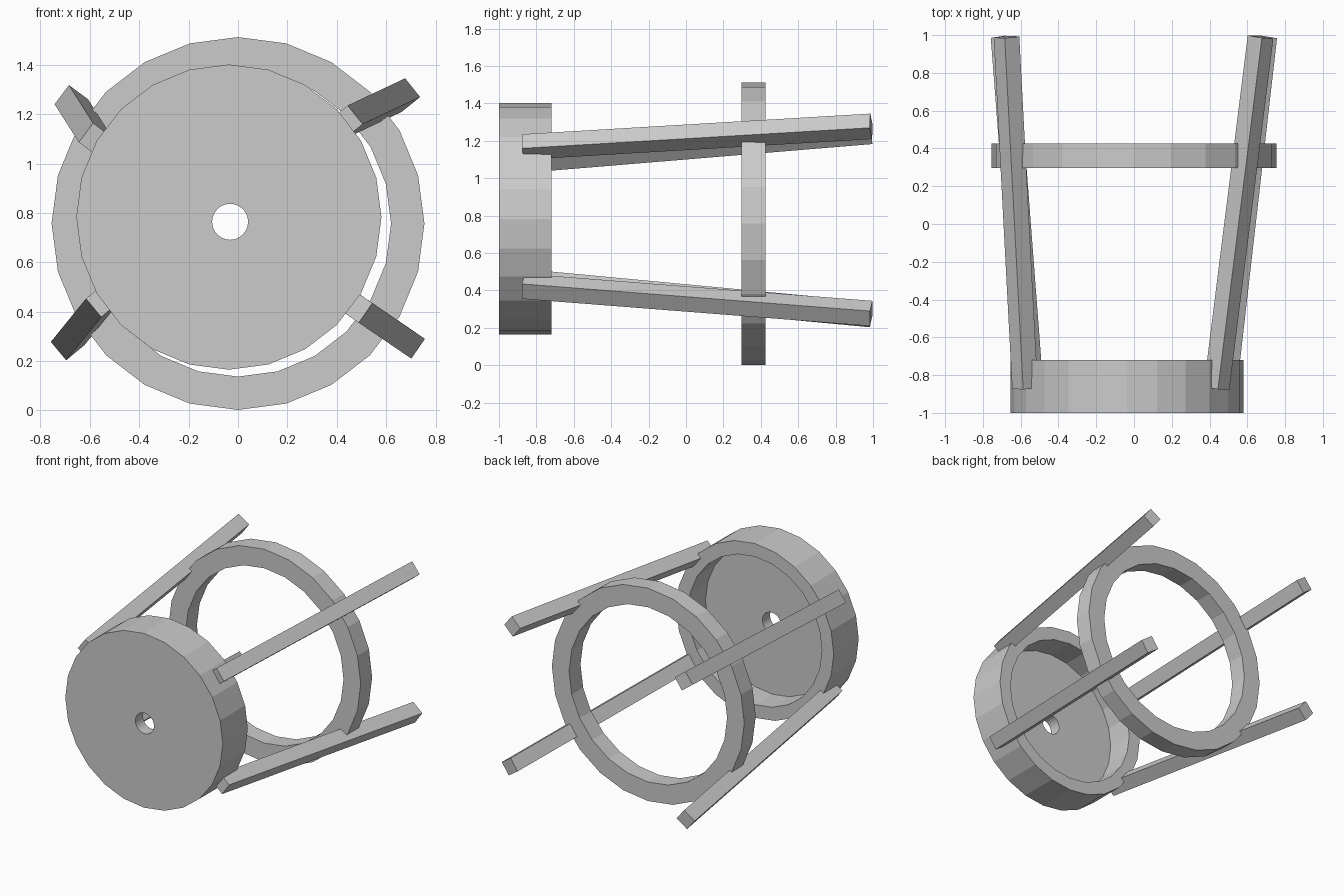
import bpy, math
from mathutils import Vector

if "Cube" in bpy.data.objects:
    bpy.data.objects.remove(bpy.data.objects["Cube"])

SIDES = 24


def mesh_object(name, verts, faces):
    mesh = bpy.data.meshes.new(name)
    mesh.from_pydata(verts, [], faces)
    mesh.update()
    obj = bpy.data.objects.new(name, mesh)
    bpy.context.collection.objects.link(obj)
    return obj


def lathe(name, rings):
    """Closed loop of circles around y; each ring is (radius, y, centre x, centre z)."""
    verts, faces = [], []
    for r, y, cx, cz in rings:
        for i in range(SIDES):
            a = 2 * math.pi * i / SIDES
            verts.append((cx + r * math.cos(a), y, cz + r * math.sin(a)))
    n = len(rings)
    for k in range(n):
        p, q = k * SIDES, (k + 1) % n * SIDES
        for i in range(SIDES):
            j = (i + 1) % SIDES
            faces.append((p + i, p + j, q + j, q + i))
    return mesh_object(name, verts, faces)


def rod(name, near, far, outward, side=0.097):
    """Square bar between two points, one flat side turned outward."""
    near, far = Vector(near), Vector(far)
    d = (far - near).normalized()
    u = Vector(outward)
    u = (u - d * u.dot(d)).normalized()
    v = d.cross(u)
    h = side / 2
    corners = [(1, 1), (-1, 1), (-1, -1), (1, -1)]
    verts = [p + u * a * h + v * b * h for p in (near, far) for a, b in corners]
    faces = [(3, 2, 1, 0), (4, 5, 6, 7)]
    faces += [(i, (i + 1) % 4, (i + 1) % 4 + 4, i + 4) for i in range(4)]
    return mesh_object(name, verts, faces)


# front cup: thick wall, floor with a small round hole, open to the back
cx, cz = -0.037, 0.783
hx, hz = -0.032, 0.764
lathe("front_cup", [
    (0.073, -1.0, hx, hz),
    (0.618, -1.0, cx, cz),
    (0.618, -0.72, cx, cz),
    (0.525, -0.72, cx, cz),
    (0.525, -0.915, cx, cz),
    (0.073, -0.915, hx, hz),
])

# rear hoop
lathe("rear_hoop", [
    (0.755, 0.297, 0, 0.757),
    (0.755, 0.425, 0, 0.757),
    (0.62, 0.425, 0, 0.757),
    (0.62, 0.297, 0, 0.757),
])

# four splayed rods: near x, z / far x, z / outward x, z
rods = {
    "upper_right_rod": (0.437, 1.167, 0.67, 1.277, 0.78, 0.625),
    "upper_left_rod": (-0.577, 1.096, -0.675, 1.25, -0.80, 0.60),
    "lower_right_rod": (0.477, 0.422, 0.69, 0.277, 0.82, -0.565),
    "lower_left_rod": (-0.548, 0.446, -0.69, 0.271, -0.77, -0.64),
}
for name, (nx, nz, fx, fz, ox, oz) in rods.items():
    rod(name, (nx, -0.87, nz), (fx, 0.99, fz), (ox, 0, oz))

# consistent outward normals
import bmesh
for obj in bpy.context.collection.objects:
    bm = bmesh.new()
    bm.from_mesh(obj.data)
    bmesh.ops.recalc_face_normals(bm, faces=bm.faces)
    bm.to_mesh(obj.data)
    bm.free()
